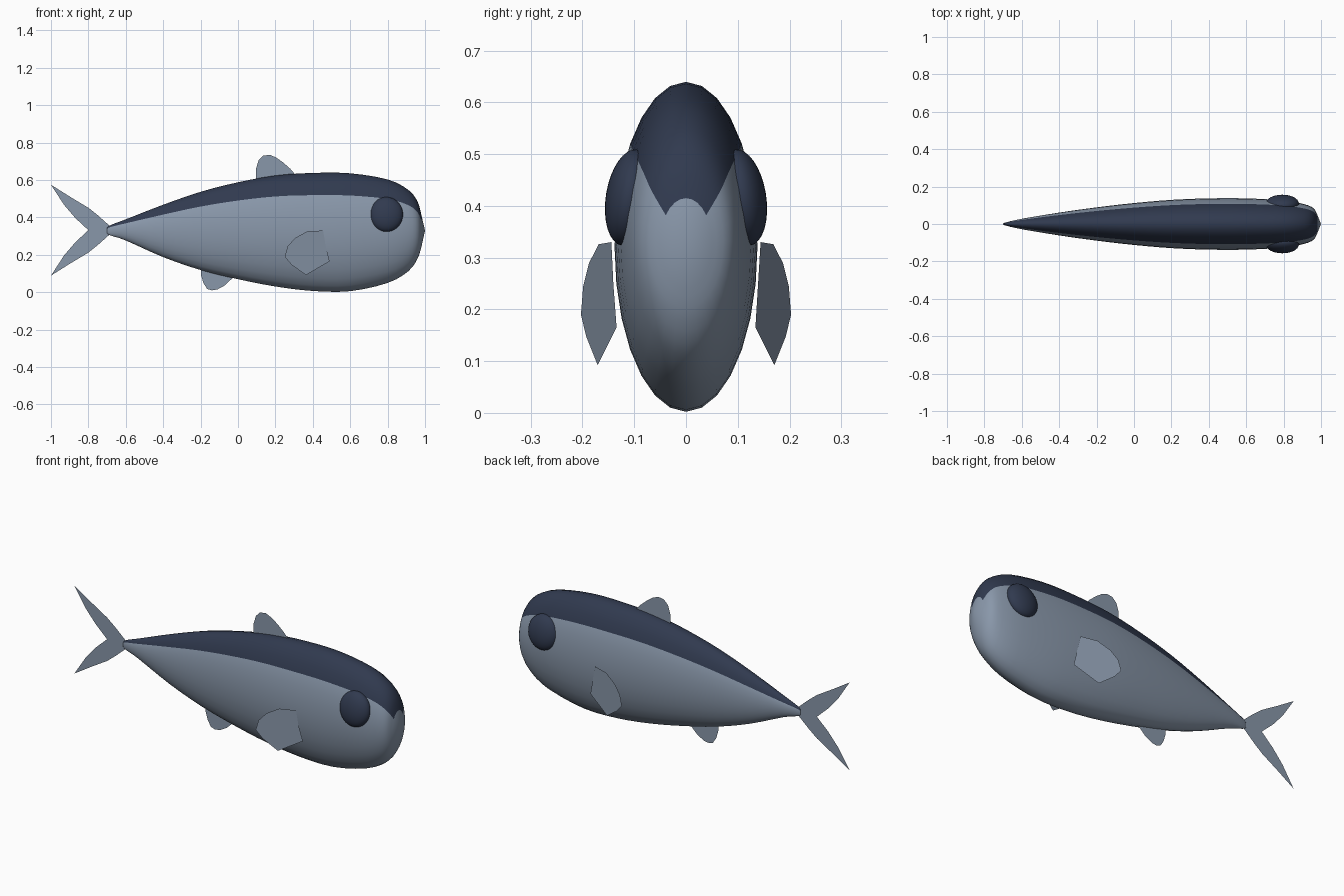
import bpy, bmesh, math
from mathutils import Vector

cube = bpy.data.objects.get("Cube")
if cube:
    bpy.data.objects.remove(cube, do_unlink=True)


def make_material(name, rgb):
    mat = bpy.data.materials.new(name)
    mat.use_nodes = True
    color = (*rgb, 1.0)
    mat.diffuse_color = color
    mat.node_tree.nodes["Principled BSDF"].inputs["Base Color"].default_value = color
    return mat


silver = make_material("silver_blue", (0.25, 0.31, 0.40))
navy = make_material("dark_navy", (0.030, 0.042, 0.078))


def add_object(name, bm, materials, smooth=False):
    mesh = bpy.data.meshes.new(name)
    bm.to_mesh(mesh)
    bm.free()
    for mat in materials:
        mesh.materials.append(mat)
    for poly in mesh.polygons:
        poly.use_smooth = smooth
    obj = bpy.data.objects.new(name, mesh)
    bpy.context.scene.collection.objects.link(obj)
    return obj


def smooth_path(points, steps):
    """Catmull-Rom curve through the points."""
    pts = [Vector(p) for p in points]
    pts = [pts[0]] + pts + [pts[-1]]
    out = []
    for a, b, c, d in zip(pts, pts[1:], pts[2:], pts[3:]):
        for i in range(steps):
            t = i / steps
            out.append(0.5 * (2 * b + (c - a) * t + (2 * a - 5 * b + 4 * c - d) * t ** 2
                              + (3 * b - a - 3 * c + d) * t ** 3))
    return out + [pts[-1]]


# Body sections from tail to nose: x, top, bottom, half width
SECTIONS = [
    (-0.70, 0.345, 0.315, 0.003), (-0.68, 0.36, 0.303, 0.01),
    (-0.6, 0.39, 0.277, 0.028), (-0.4, 0.468, 0.188, 0.061),
    (-0.2, 0.537, 0.119, 0.089), (0.0, 0.588, 0.07, 0.112),
    (0.2, 0.624, 0.031, 0.129), (0.4, 0.638, 0.007, 0.137),
    (0.6, 0.636, 0.006, 0.137), (0.8, 0.603, 0.05, 0.126),
    (0.91, 0.548, 0.112, 0.106), (0.96, 0.485, 0.18, 0.084),
    (0.98, 0.415, 0.24, 0.05),
]
SIDES = 28
BACK = 4  # faces each side of the ridge that are dark

bm = bmesh.new()
rings = []
for x, top, bottom, width in smooth_path(SECTIONS, 3):
    mid, half = (top + bottom) / 2, (top - bottom) / 2
    rings.append([bm.verts.new((x, width * math.sin(a), mid + half * math.cos(a)))
                  for a in (math.tau * i / SIDES for i in range(SIDES))])
for r0, r1 in zip(rings, rings[1:]):
    for i in range(SIDES):
        j = (i + 1) % SIDES
        face = bm.faces.new((r0[i], r0[j], r1[j], r1[i]))
        face.material_index = int(i < BACK or i >= SIDES - BACK)
nose = bm.verts.new((1.0, 0, 0.33))
for i in range(SIDES):
    bm.faces.new((rings[-1][i], rings[-1][(i + 1) % SIDES], nose))
bm.faces.new(rings[0])
bmesh.ops.recalc_face_normals(bm, faces=bm.faces)
add_object("body", bm, [silver, navy], smooth=True)


def fin(name, outline, depth=lambda x: 0.0):
    """Thin sheet from an x, z outline; depth gives y for each x."""
    bm = bmesh.new()
    bm.faces.new([bm.verts.new((x, depth(x), z)) for x, z in outline])
    bmesh.ops.triangulate(bm, faces=bm.faces)
    return add_object(name, bm, [silver])


# Fins on the centre line
fin("dorsal_fin", [(0.095, 0.58), (0.096, 0.66), (0.11, 0.705), (0.135, 0.73), (0.17, 0.735),
                   (0.205, 0.72), (0.24, 0.695), (0.28, 0.66), (0.31, 0.625), (0.31, 0.58)])
fin("anal_fin", [(-0.2, 0.15), (-0.197, 0.09), (-0.185, 0.05), (-0.165, 0.018), (-0.14, 0.01),
                 (-0.11, 0.015), (-0.07, 0.037), (-0.025, 0.08), (-0.025, 0.12)])

# Forked tail, one lobe mirrored about the body axis
AXIS = 0.332
lobe = [(-1.0, 0.243), (-0.9, 0.18), (-0.8, 0.12), (-0.75, 0.08), (-0.7, 0.026), (-0.66, 0.02)]
inner = [(-0.66, 0), (-0.8, 0), (-0.87, 0.065), (-0.93, 0.135)]
for name, sign in (("upper_tail_lobe", 1), ("lower_tail_lobe", -1)):
    fin(name, [(x, AXIS + sign * h) for x, h in lobe + inner])

# Paired side fins and eyes
pectoral = [(0.455, 0.33), (0.37, 0.326), (0.305, 0.29), (0.265, 0.245), (0.25, 0.19),
            (0.285, 0.148), (0.363, 0.092), (0.49, 0.165), (0.468, 0.25)]
for side, sign in (("left", -1), ("right", 1)):
    # the head points along +x, the front faces -y
    label = "front" if sign < 0 else "back"
    fin(f"{label}_side_fin", pectoral, lambda x: sign * (0.17 - 0.287 * (x - 0.365)))

    bm = bmesh.new()
    bmesh.ops.create_uvsphere(bm, u_segments=32, v_segments=16, radius=1)
    eye = add_object(f"{label}_eye", bm, [navy], smooth=True)
    eye.scale = (0.089, 0.046, 0.094)
    eye.rotation_euler.x = sign * math.radians(9)
    eye.location = (0.793, sign * 0.109, 0.416)
